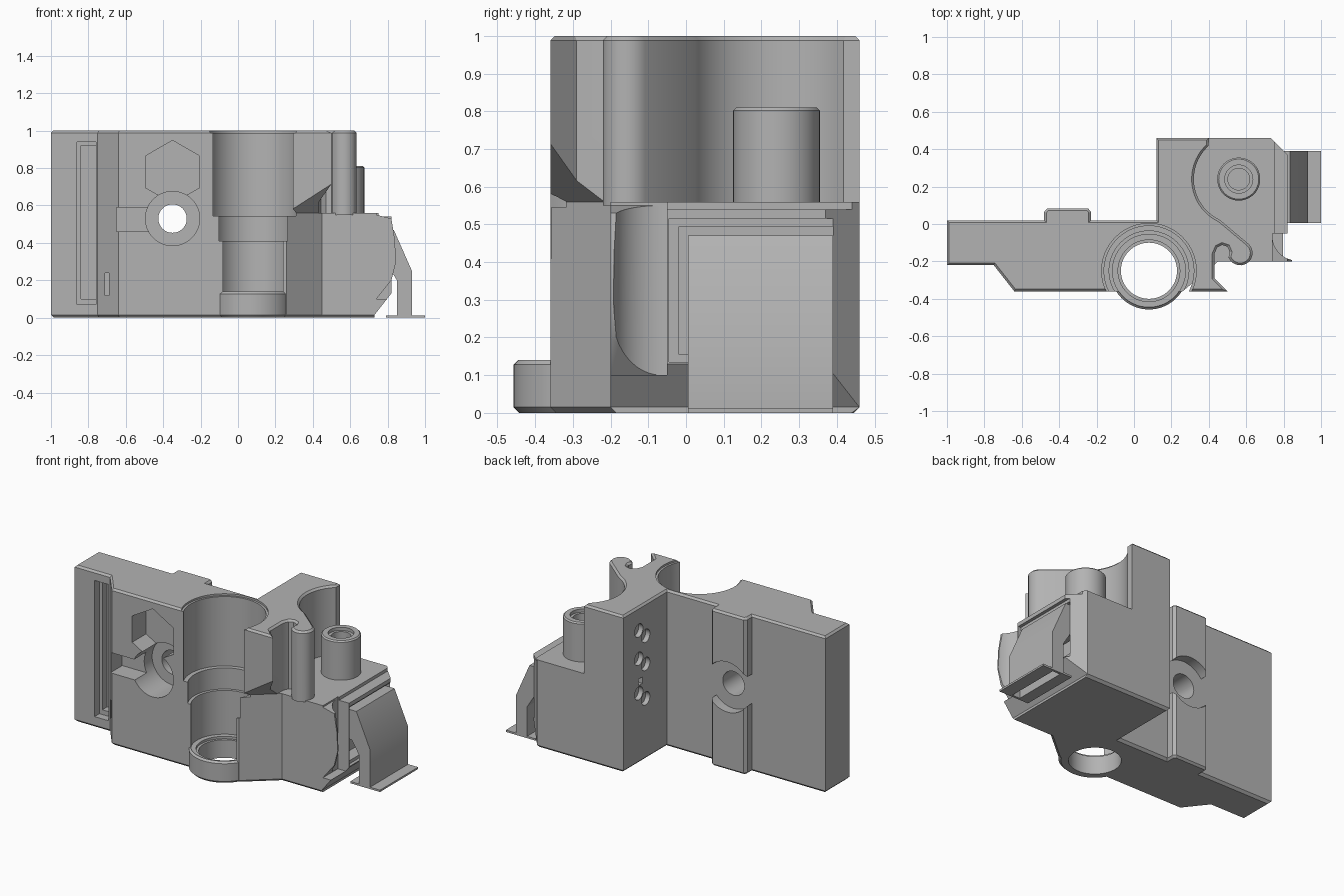
import bpy, bmesh, math
from mathutils import Vector

if "Cube" in bpy.data.objects:
    bpy.data.objects.remove(bpy.data.objects["Cube"])

grey = bpy.data.materials.new("plain grey plastic")
grey.diffuse_color = (0.45, 0.45, 0.45, 1)
grey.use_nodes = True
grey.node_tree.nodes["Principled BSDF"].inputs["Base Color"].default_value = grey.diffuse_color


def make(name, bm):
    bmesh.ops.recalc_face_normals(bm, faces=bm.faces[:])
    me = bpy.data.meshes.new(name)
    bm.to_mesh(me)
    bm.free()
    me.materials.append(grey)
    ob = bpy.data.objects.new(name, me)
    bpy.context.collection.objects.link(ob)
    return ob


def prism(name, pts, lo, hi, axis="z", top=0, bottom=0):
    """Extrude a 2D outline along an axis, with optional chamfers on the end rims."""
    put = {"z": lambda a, b, c: (a, b, c), "y": lambda a, b, c: (a, c, b),
           "x": lambda a, b, c: (c, a, b)}[axis]
    bm = bmesh.new()
    ends = [[bm.verts.new(put(a, b, c)) for a, b in pts] for c in (lo, hi)]
    n = len(pts)
    caps = [bm.faces.new(e) for e in ends]
    for i in range(n):
        j = (i + 1) % n
        bm.faces.new((ends[0][i], ends[0][j], ends[1][j], ends[1][i]))
    bmesh.ops.recalc_face_normals(bm, faces=bm.faces[:])
    rims = [(list(caps[0].edges), bottom), (list(caps[1].edges), top)]
    for edges, size in rims:
        if size:
            bmesh.ops.bevel(bm, geom=edges, offset=size, segments=1,
                            affect="EDGES", profile=0.5)
    return make(name, bm)


def arc(cx, cy, r, a0=0, a1=360, n=48):
    full = abs(a1 - a0) == 360
    return [(cx + r * math.cos(math.radians(a0 + (a1 - a0) * i / n)),
             cy + r * math.sin(math.radians(a0 + (a1 - a0) * i / n)))
            for i in range(n if full else n + 1)]


def rect(a0, b0, a1, b1):
    return [(a0, b0), (a1, b0), (a1, b1), (a0, b1)]


def combine(target, other, op="DIFFERENCE"):
    mod = target.modifiers.new("combine", "BOOLEAN")
    mod.operation, mod.solver, mod.object = op, "EXACT", other
    bpy.context.view_layer.objects.active = target
    bpy.ops.object.modifier_apply(modifier=mod.name)
    bpy.data.objects.remove(other, do_unlink=True)


def cut(target, pts, lo, hi, axis="z"):
    combine(target, prism("cutter", pts, lo, hi, axis))


# lower body outline
left = [(0.12, 0.02), (-1, 0.02), (-1, -0.22), (-0.75, -0.22), (-0.64, -0.36)]
body = prism("carriage_body", left + [
    (0.26, -0.36), (0.45, -0.2), (0.82, -0.2), (0.82, 0.37), (0.73, 0.46), (0.12, 0.46)],
    0, 0.56, bottom=0.015)

# upper body with cable hook and a round clearance around the post
hook = [(0.5, -0.36), (0.43, -0.29), (0.43, -0.16), (0.445, -0.125), (0.47, -0.112),
        (0.5, -0.122), (0.512, -0.15), (0.505, -0.18)]
hook += arc(0.568, -0.155, 0.066, 205, 405, 14)
upper = prism("upper_body", left + hook + arc(0.56, 0.24, 0.24, 245, 132, 20)
              + [(0.4, 0.46), (0.12, 0.46)], 0.55, 1, top=0.012)

# sloped underside below the front right overhang
u = Vector((0.19, 0.16, 0)).normalized()
w = Vector((u.y, -u.x, 0))
bm = bmesh.new()
for t in (-0.1, 0.25):
    for d, z in ((0, 0.5), (0, 0.56), (0.4, 0.96), (0.4, 0.5)):
        bm.verts.new(Vector((0.26, -0.36, z)) + u * t + w * d)
bmesh.ops.convex_hull(bm, input=bm.verts[:])
combine(upper, make("slope_cutter", bm))

# right side: stepped top edge, bottom chamfer, corner cut back
cut(body, rect(0.75, 0.54, 1, 0.7), -0.5, 0.6, "y")
cut(body, [(0.73, -0.01), (0.9, -0.01), (0.9, 0.21), (0.82, 0.13), (0.73, 0.015)],
    -0.5, 0.6, "y")
cut(body, rect(0.74, -0.3, 0.9, -0.05), 0.1, 0.7)

# curved lip at the right front corner
lip = prism("curved_lip", [(0.7, 0.55), (0.74, 0.55), (0.82, 0.53), (0.838, 0.42),
                           (0.845, 0.3), (0.82, 0.2), (0.74, 0.1), (0.7, 0.1)],
            -0.2, -0.05, "y")
cut(lip, arc(0.87, -0.065, 0.13), 0, 0.7)

# back ridge, interrupted around the screw hole
ridge = prism("back_ridge", [(-0.48, -0.02), (-0.48, 0.065), (-0.465, 0.083),
                             (-0.245, 0.083), (-0.23, 0.065), (-0.23, -0.02)],
              0, 1, top=0.012, bottom=0.012)
cut(ridge, arc(-0.35, 0.53, 0.16), 0.02, 0.2, "y")

# round foot below the bore, and the post
foot = prism("bore_foot", arc(0.08, -0.25, 0.207, n=64), 0, 0.14, top=0.012, bottom=0.015)
post = prism("post", arc(0.56, 0.24, 0.115), 0.54, 0.81, top=0.008)
for part in (upper, lip, ridge, foot, post):
    combine(body, part, "UNION")

# stepped vertical bore
for r, z0, z1 in ((0.253, 0.988, 1.1), (0.24, 0.545, 1.1), (0.213, 0.41, 0.6),
                  (0.195, 0.13, 0.5), (0.165, 0.115, 0.2), (0.15, -0.1, 0.2)):
    cut(body, arc(0.08, -0.25, r, n=64), z0, z1)

# hole in the post
cut(body, arc(0.56, 0.24, 0.075), 0.79, 0.9)
cut(body, arc(0.56, 0.24, 0.058), 0.45, 0.9)

# front pockets: belt slot, small slit, nut pocket, screw recess and side slot
cut(body, rect(-0.86, 0.07, -0.76, 0.94), -0.4, -0.17, "y")
cut(body, rect(-0.84, 0.1, -0.76, 0.92), -0.4, -0.12, "y")
cut(body, rect(-0.712, 0.12, -0.69, 0.24), -0.4, -0.22, "y")
cut(body, arc(-0.35, 0.78, 0.168, 30, 390, 6), -0.5, -0.22, "y")
cut(body, rect(-0.41, 0.6, -0.29, 0.7), -0.5, -0.22, "y")
cut(body, rect(-0.65, 0.46, -0.4, 0.59), -0.5, -0.24, "y")
cut(body, arc(-0.35, 0.53, 0.145), -0.5, -0.16, "y")
cut(body, arc(-0.35, 0.53, 0.076), -0.5, 0.3, "y")

# paired round recesses in the inner back wall
for z in (0.82, 0.64, 0.42):
    for s in (-1, 1):
        cut(body, arc(0.27 + 0.035 * s, z + 0.03 * s, 0.042, n=24), 0.1, 0.15, "x")
cut(body, rect(0.27, 0.5, 0.31, 0.54), 0.1, 0.15, "x")

# fan opening in the right side
cut(body, rect(-0.045, 0.135, 0.44, 0.515), 0.8, 0.9, "x")
cut(body, rect(-0.018, 0.155, 0.39, 0.495), 0.72, 0.9, "x")

# hollow air duct with bottom flange
duct = prism("air_duct", [(0.75, 0.47), (0.833, 0.47), (0.93, 0.25), (0.93, 0.012),
                          (1, 0.012), (1, 0), (0.79, 0), (0.79, 0.012), (0.85, 0.012),
                          (0.85, 0.2), (0.8, 0.28), (0.75, 0.28)], 0.005, 0.39, "y")
cut(duct, [(0.7, 0.457), (0.825, 0.457), (0.917, 0.247), (0.917, -0.1), (0.863, -0.1),
           (0.863, 0.205), (0.805, 0.295), (0.7, 0.295)], 0.02, 0.375, "y")

# smooth round walls, keep edges sharp
for ob in (body, duct):
    bpy.ops.object.select_all(action="DESELECT")
    ob.select_set(True)
    bpy.context.view_layer.objects.active = ob
    bpy.ops.object.shade_smooth_by_angle(angle=math.radians(25))
